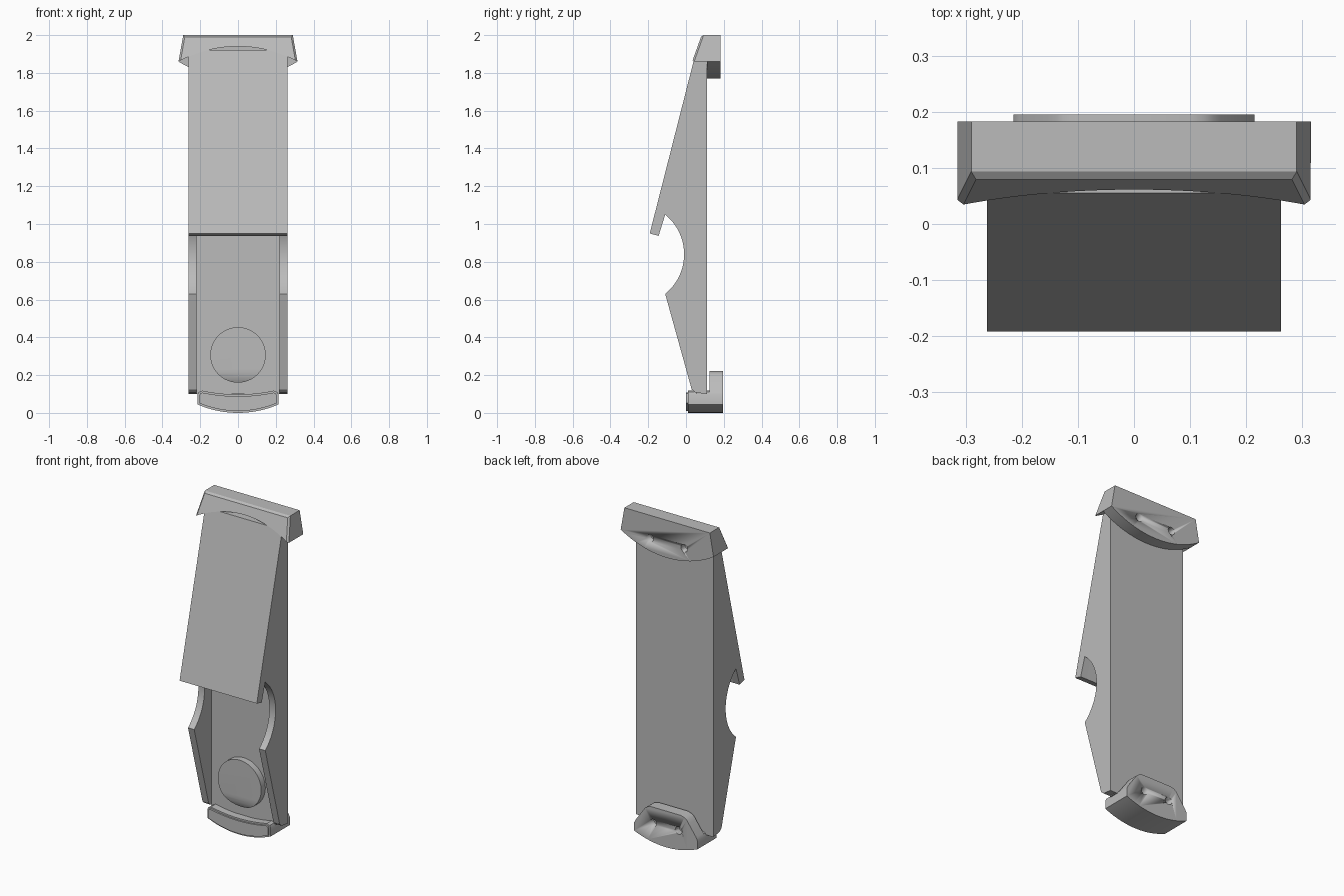
import bpy, bmesh, math
from mathutils import Vector

cube = bpy.data.objects.get("Cube")
if cube:
    bpy.data.objects.remove(cube, do_unlink=True)

grey = bpy.data.materials.new("mid grey")
grey.use_nodes = True
grey.diffuse_color = (0.5, 0.5, 0.5, 1)
grey.node_tree.nodes["Principled BSDF"].inputs["Base Color"].default_value = (0.5, 0.5, 0.5, 1)


def finish(name, bm):
    bmesh.ops.recalc_face_normals(bm, faces=bm.faces[:])
    mesh = bpy.data.meshes.new(name)
    bm.to_mesh(mesh)
    bm.free()
    mesh.materials.append(grey)
    ob = bpy.data.objects.new(name, mesh)
    bpy.context.collection.objects.link(ob)
    bpy.ops.object.select_all(action='DESELECT')
    ob.select_set(True)
    bpy.context.view_layer.objects.active = ob
    bpy.ops.object.shade_smooth_by_angle(angle=math.radians(30))
    return ob


def prism(outline, axis, start, end):
    """Extrude an outline: axis x takes (y, z) points, axis y takes (x, z)."""
    bm = bmesh.new()
    place = (lambda p: (start, *p)) if axis == 'x' else (lambda p: (p[0], start, p[1]))
    face = bm.faces.new([bm.verts.new(place(p)) for p in outline])
    geo = bmesh.ops.extrude_face_region(bm, geom=[face])['geom']
    step = Vector((end - start, 0, 0) if axis == 'x' else (0, end - start, 0))
    bmesh.ops.translate(bm, vec=step, verts=[v for v in geo if isinstance(v, bmesh.types.BMVert)])
    return bm


def bow(half, z_end, z_mid, n=24):
    """Shallow circular curve from -half to +half."""
    sag = z_mid - z_end
    r = (half * half + sag * sag) / (2 * abs(sag))
    s = math.copysign(1, sag)
    xs = [half * (2 * i / n - 1) for i in range(n + 1)]
    return [(x, z_mid + s * (math.sqrt(r * r - x * x) - r)) for x in xs]


def drill(ob, x, z, y, radius):
    """Two blind screw holes entering from the back."""
    for side in (-1, 1):
        ring = [(side * x + radius * math.cos(math.tau * i / 24),
                 z + radius * math.sin(math.tau * i / 24)) for i in range(24)]
        cutter = finish("hole_cutter", prism(ring, 'y', y - 0.04, y + 0.05))
        cutter.hide_render = True
        mod = ob.modifiers.new("hole", 'BOOLEAN')
        mod.operation, mod.solver, mod.object = 'DIFFERENCE', 'EXACT', cutter
        bpy.context.view_layer.objects.active = ob
        bpy.ops.object.modifier_apply(modifier=mod.name)
        bpy.data.objects.remove(cutter, do_unlink=True)


# Side walls with the round finger notch
reach = math.atan2(0.21, 0.17)
notch = [(-0.28 + 0.27 * math.cos(a), 0.84 + 0.27 * math.sin(a))
         for a in (reach * (1 - 2 * i / 24) for i in range(25))]
wall = [(0.11, 1.92), (0.055, 1.92), (-0.192, 0.95), (-0.145, 0.937)] + notch
wall += [(0.03, 0.125), (0.05, 0.108), (0.11, 0.10)]
for name, side in (("left_wall", 1), ("right_wall", -1)):
    finish(name, prism(wall, 'x', side * 0.22, side * 0.262))

# Back panel and sloping front cover
back = [(0.055, 0.10), (0.11, 0.10), (0.11, 1.92), (0.055, 1.92)]
finish("back_panel", prism(back, 'x', -0.22, 0.22))
cover = [(0.055, 1.92), (-0.192, 0.95), (-0.145, 0.937), (0.1, 1.92)]
finish("front_cover", prism(cover, 'x', -0.22, 0.22))

# Round button whose lower edge rolls back
disc = [(0.147 * math.cos(math.tau * i / 48), 0.307 + 0.147 * math.sin(math.tau * i / 48))
        for i in range(48)]
bm = prism(disc, 'y', 0.015, 0.06)
for z in (0.23, 0.21, 0.19, 0.175):
    bmesh.ops.bisect_plane(bm, geom=bm.verts[:] + bm.edges[:] + bm.faces[:],
                           plane_co=(0, 0, z), plane_no=(0, 0, 1))
for v in bm.verts:
    if v.co.y < 0.03 and v.co.z < 0.23:
        v.co.y += 4 * (0.23 - v.co.z) ** 2
finish("button", bm)

# Top cap: slanted, arched front hood
arch = bow(0.315, 1.86, 1.94)
bm = prism(arch + [(0.29, 2.0), (-0.29, 2.0)], 'y', 0.0, 0.11)
rim = []
for e in bm.edges:
    a, b = (v.co for v in e.verts)
    on_front = a.y < 0.01 and b.y < 0.01
    if on_front and max(a.z, b.z) > 1.99:
        rim.append(e)
for v in bm.verts:
    if v.co.y < 0.01:
        v.co.y = 0.083 - 0.36 * (2.0 - v.co.z)
bmesh.ops.bevel(bm, geom=rim, offset=0.01, segments=1, affect='EDGES')
finish("top_hood", bm)

# Top cap: rear mounting tab
tab = bow(0.315, 1.86, 1.77) + [(0.29, 2.0), (-0.29, 2.0)]
drill(finish("top_tab", prism(tab, 'y', 0.11, 0.183)), 0.116, 1.86, 0.183, 0.023)

# Bottom clip: curved lip
base = bow(0.215, 0.045, 0.0)
lip_top = bow(0.19, 0.118, 0.098)[::-1]
lip = base + [(0.215, 0.095), (0.208, 0.11)] + lip_top + [(-0.208, 0.11), (-0.215, 0.095)]
bm = prism(lip, 'y', 0.0, 0.125)
rim = [e for e in bm.edges if all(v.co.y < 0.01 for v in e.verts)]
bmesh.ops.bevel(bm, geom=rim, offset=0.01, segments=2, affect='EDGES')
finish("bottom_lip", bm)

# Bottom clip: rear mounting tab with rounded shoulders
shoulder = [(0.215, 0.095), (0.205, 0.115), (0.155, 0.185), (0.142, 0.203),
            (0.125, 0.215), (0.1, 0.222)]
tab = base + shoulder + [(-x, z) for x, z in reversed(shoulder)]
drill(finish("bottom_tab", prism(tab, 'y', 0.125, 0.195)), 0.086, 0.125, 0.195, 0.023)
